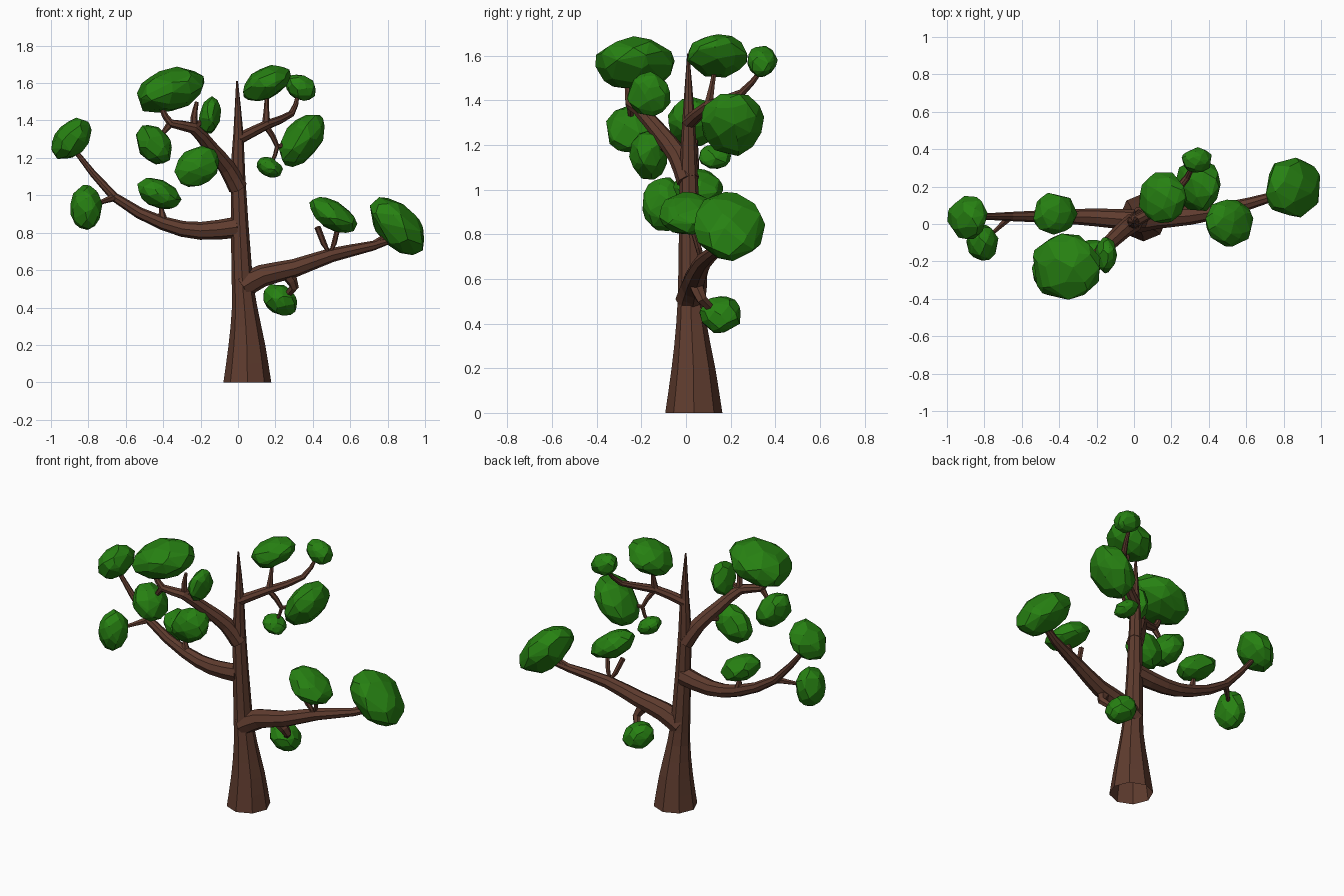
import bpy, bmesh, math, random
from mathutils import Vector, Quaternion

if "Cube" in bpy.data.objects:
    bpy.data.objects.remove(bpy.data.objects["Cube"])

random.seed(7)


def material(name, rgb):
    m = bpy.data.materials.new(name)
    m.diffuse_color = (*rgb, 1)
    m.use_nodes = True
    m.node_tree.nodes["Principled BSDF"].inputs["Base Color"].default_value = m.diffuse_color
    return m


BARK = material("bark brown", (0.115, 0.045, 0.028))
LEAF = material("leaf green", (0.02, 0.22, 0.006))


def finish(bm, name, mat):
    bmesh.ops.recalc_face_normals(bm, faces=bm.faces)
    me = bpy.data.meshes.new(name)
    bm.to_mesh(me)
    bm.free()
    me.materials.append(mat)
    ob = bpy.data.objects.new(name, me)
    bpy.context.collection.objects.link(ob)


def spline(pts, steps=2):
    # smooth the path and its radius (x, y, z, r) with a Catmull-Rom curve
    p = [Vector(q) for q in pts]
    p = [2 * p[0] - p[1]] + p + [2 * p[-1] - p[-2]]
    out = []
    for i in range(1, len(p) - 2):
        a, b, c, d = p[i - 1:i + 3]
        for k in range(steps):
            t = k / steps
            out.append(0.5 * (2 * b + (c - a) * t + (2 * a - 5 * b + 4 * c - d) * t * t
                              + (3 * b - a - 3 * c + d) * t ** 3))
    return out + [p[-2]]


def limb(name, pts, sides=8, open_start=False):
    # tapered tube with flat faces; returns its smoothed path
    path = spline(pts)
    bm = bmesh.new()
    rings, side, prev = [], None, None
    for i, q in enumerate(path):
        a, b = path[max(i - 1, 0)], path[min(i + 1, len(path) - 1)]
        t = (b - a).to_3d().normalized()
        if open_start and i == 0:
            t = Vector((0, 0, 1))
        if side is None:
            ref = Vector((1, 0, 0)) if abs(t.z) > 0.7 else Vector((0, 0, 1))
            side = (ref - t * ref.dot(t)).normalized()
        else:
            side = prev.rotation_difference(t) @ side
        prev = t
        rings.append([bm.verts.new(q.to_3d() + Quaternion(t, math.tau * k / sides) @ side * max(q.w, 0.004))
                      for k in range(sides)])
    for r, s in zip(rings, rings[1:]):
        for k in range(sides):
            j = (k + 1) % sides
            bm.faces.new((r[k], r[j], s[j], s[k]))
    bm.faces.new(rings[-1])
    if not open_start:
        bm.faces.new(rings[0])
    finish(bm, name, BARK)
    return path


def leaf_clump(name, centre, half, lean, n=46):
    # convex faceted ball, sheared so that it leans yet keeps its extents
    pts = []
    for i in range(n):
        w = 1 - 2 * (i + 0.5) / n
        a = i * 2.39996 + random.uniform(-0.3, 0.3)
        s = math.sqrt(1 - w * w)
        v = Vector((s * math.cos(a), s * math.sin(a), w + random.uniform(-.1, .1))).normalized()
        v *= random.uniform(0.96, 1.04)
        pts.append(Vector((v.x, v.y, lean * v.x + math.sqrt(1 - lean ** 2) * v.z)))
    lo = [min(p[k] for p in pts) for k in range(3)]
    hi = [max(p[k] for p in pts) for k in range(3)]
    bm = bmesh.new()
    for p in pts:
        bm.verts.new([centre[k] + half[k] * (2 * (p[k] - lo[k]) / (hi[k] - lo[k]) - 1) for k in range(3)])
    bmesh.ops.convex_hull(bm, input=bm.verts)
    bmesh.ops.delete(bm, geom=[v for v in bm.verts if not v.link_faces], context='VERTS')
    bmesh.ops.dissolve_limit(bm, angle_limit=math.radians(9), verts=bm.verts, edges=bm.edges)
    finish(bm, name, LEAF)


def grow(name, pts, r0, r1, *clumps, sides=8):
    # branch tapering from r0 to r1; each clump hangs on a twig leaving at fraction t
    n = len(pts) - 1
    path = limb(name, [(*p, r0 + (r1 - r0) * (i / n) ** 1.15) for i, p in enumerate(pts)], sides)
    for i, (t, centre, half, lean) in enumerate(clumps):
        leaf_clump(f"{name}_leaves_{i + 1}", centre, half, lean)
        if t < 1:
            q = path[round(t * (len(path) - 1))]
            a, c = q.to_3d(), Vector(centre)
            limb(f"{name}_twig_{i + 1}", [(*a, q.w * .9), (*a.lerp(c, .45), .013), (*a.lerp(c, .9), .01)], 6)


# Trunk: flared open base, pointed top
limb("trunk", [(.05, .035, 0, .128), (.047, .033, .2, .098), (.035, .024, .4, .068),
               (.02, .02, .6, .055), (0, .012, 1.1, .039), (.002, .012, 1.33, .027),
               (-.005, .01, 1.61, .005)], open_start=True)

# Branches with their leaf clumps: twig start, centre, half extents, lean
grow("lower_left_branch",
     [(0, .02, .83), (-.2, .035, .81), (-.4, .04, .85), (-.66, .04, .99), (-.88, .04, 1.25)], .057, .012,
     (1, (-.89, .035, 1.305), (.107, .115, .11), .35),
     (.75, (-.81, -.10, .935), (.085, .095, .12), 0),
     (.5, (-.42, .055, 1.01), (.118, .112, .083), -.35))

grow("upper_left_branch",
     [(0, .01, 1.04), (-.06, -.035, 1.15), (-.15, -.12, 1.26), (-.24, -.21, 1.36),
      (-.36, -.25, 1.385), (-.41, -.26, 1.47)], .052, .014,
     (1, (-.36, -.228, 1.565), (.18, .177, .123), .3),
     (.6, (-.15, -.167, 1.43), (.06, .097, .10), .2),
     (.8, (-.45, -.245, 1.27), (.096, .113, .105), -.3),
     (.3, (-.22, -.17, 1.155), (.12, .085, .11), .2))
grow("upright_twig", [(-.23, -.2, 1.34), (-.235, -.21, 1.42), (-.22, -.21, 1.5)], .024, .01, sides=6)

grow("upper_right_branch",
     [(0, .012, 1.3), (.15, .1, 1.375), (.285, .25, 1.435), (.32, .34, 1.54)], .032, .009,
     (.34, (.155, .14, 1.60), (.128, .135, .097), .4),
     (1, (.335, .343, 1.575), (.08, .068, .07), -.2))
grow("hanging_twig", [(.15, .1, 1.37), (.21, .14, 1.26), (.17, .13, 1.16)], .017, .008,
     (.5, (.34, .21, 1.29), (.123, .14, .139), .45),
     (1, (.17, .13, 1.15), (.07, .072, .056), -.3), sides=6)

grow("lower_right_branch",
     [(.02, .02, .51), (.13, .035, .57), (.3, .045, .61), (.5, .08, .68), (.72, .14, .73), (.84, .19, .77)],
     .068, .014,
     (.8, (.85, .195, .835), (.145, .16, .155), -.5))
grow("forked_twig", [(.425, .03, .83), (.49, .07, .69), (.535, .03, .83)], .017, .013,
     (1, (.51, .005, .895), (.128, .125, .096), -.5), sides=6)
grow("low_twig", [(.26, .045, .58), (.3, .07, .51), (.23, .145, .44)], .035, .014,
     (1, (.225, .153, .44), (.09, .092, .083), -.2), sides=6)
